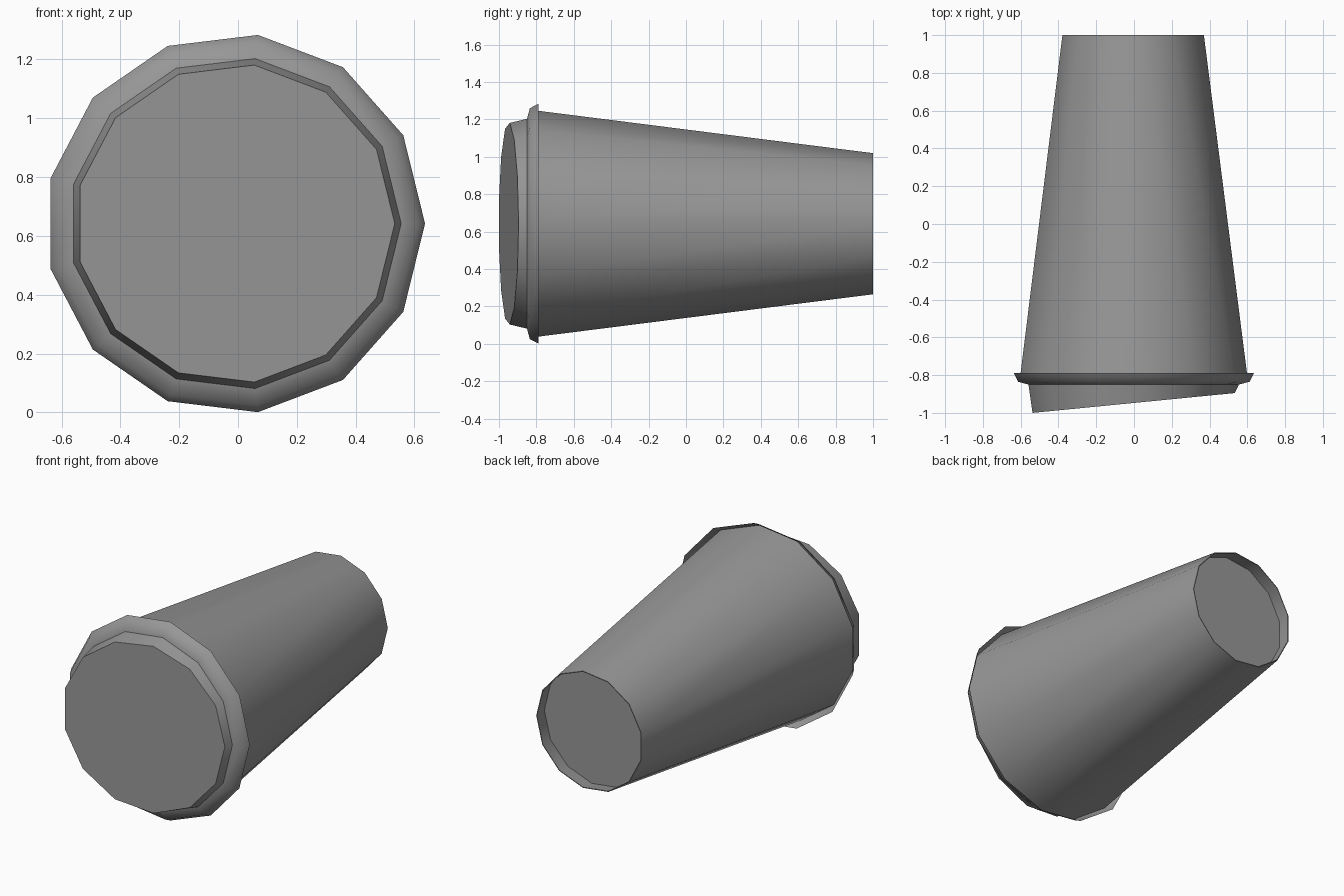
import bpy, bmesh, math

if "Cube" in bpy.data.objects:
    bpy.data.objects.remove(bpy.data.objects["Cube"])

SIDES = 13
CX, CZ = -0.01, 0.642

grey = bpy.data.materials.new("dark_grey")
grey.diffuse_color = (0.31, 0.31, 0.31, 1)
grey.use_nodes = True
grey.node_tree.nodes["Principled BSDF"].inputs["Base Color"].default_value = grey.diffuse_color


def lathe(name, profile, cap_first=False, cap_last=False, smooth=32):
    """Sweep (radius, depth) rings around the lying cup's long axis.
    Depth may be a number or a function of x, for slanted rings."""
    bm = bmesh.new()
    rings = []
    for r, depth in profile:
        ring = []
        for i in range(SIDES):
            a = 2 * math.pi * i / SIDES
            x = CX + r * math.cos(a)
            y = depth(x) if callable(depth) else depth
            ring.append(bm.verts.new((x, y, CZ + r * math.sin(a))))
        rings.append(ring)
    for a, b in zip(rings, rings[1:]):
        for i in range(SIDES):
            j = (i + 1) % SIDES
            bm.faces.new((a[i], a[j], b[j], b[i]))
    if cap_first:
        bm.faces.new(rings[0][::-1])
    if cap_last:
        bm.faces.new(rings[-1])
    mesh = bpy.data.meshes.new(name)
    bm.to_mesh(mesh)
    bm.free()
    mesh.materials.append(grey)
    obj = bpy.data.objects.new(name, mesh)
    bpy.context.collection.objects.link(obj)
    bpy.ops.object.select_all(action='DESELECT')
    obj.select_set(True)
    bpy.context.view_layer.objects.active = obj
    bpy.ops.object.shade_smooth_by_angle(angle=math.radians(smooth))
    return obj


def slant(x):
    return -1 + 0.098 * (x + 0.537)


# Lid: slanted flat top, short wall and flared rim, open at the back
lathe("lid_top", [(0.543, slant), (0.565, -0.85)], cap_first=True)
lathe("lid_rim", [(0.565, -0.85), (0.622, -0.835), (0.646, -0.788)], smooth=75)

# Cup: tapered wall reaching into the lid, thin foot rim and recessed base
lathe("cup", [(0.614, -0.836), (0.38, 1.0), (0.375, 1.0), (0.385, 0.91)],
      cap_last=True)
